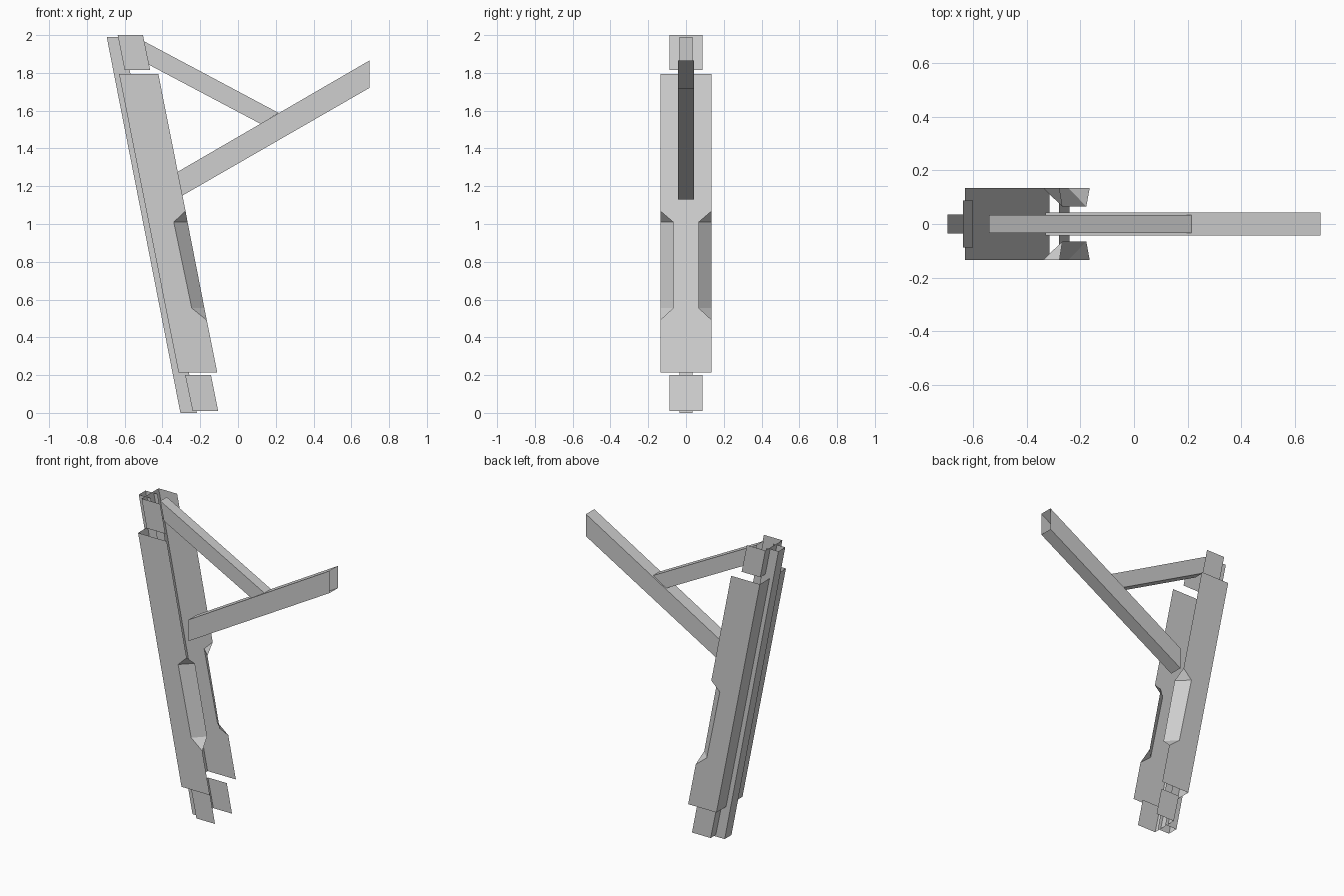
import bpy
import bmesh

default_cube = bpy.data.objects.get("Cube")
if default_cube:
    bpy.data.objects.remove(default_cube, do_unlink=True)

# One plain grey for every part
GREY = (0.62, 0.62, 0.62, 1.0)
grey = bpy.data.materials.new("plain_grey")
grey.use_nodes = True
grey.diffuse_color = GREY
grey.node_tree.nodes["Principled BSDF"].inputs["Base Color"].default_value = GREY


def sheet_part(name, outline, half_width, walls, chamfer=None):
    """Side plate from an x-z outline (left top first, counter-clockwise),
    with walls along the listed outline edges, mirrored across y."""
    bm = bmesh.new()
    rim = [bm.verts.new((x, -half_width, z)) for x, z in outline]
    centre = {}

    def centre_vert(i):
        if i not in centre:
            x, z = outline[i]
            centre[i] = bm.verts.new((x, 0, z))
        return centre[i]

    bm.faces.new(rim)
    for i in walls:
        j = (i + 1) % len(rim)
        bm.faces.new((rim[i], centre_vert(i), centre_vert(j), rim[j]))

    # Sloped faces that close a notch in the side plate
    if chamfer:
        first, depth, low_xz, high_xz = chamfer
        n1, n2, n3, n4 = rim[first:first + 4]
        low, high = [bm.verts.new((x, -depth, z)) for x, z in (low_xz, high_xz)]
        bm.faces.new((n1, low, n2))
        bm.faces.new((n2, low, high, n3))
        bm.faces.new((n3, high, n4))

    mesh = bpy.data.meshes.new(name)
    bm.to_mesh(mesh)
    bm.free()
    mesh.materials.append(grey)
    obj = bpy.data.objects.new(name, mesh)
    bpy.context.collection.objects.link(obj)
    mirror = obj.modifiers.new("mirror", 'MIRROR')
    mirror.use_axis = (False, True, False)
    return obj


LEFT_WALL = [0]
BOTTOM_AND_TOP = [1, 3]

# Leaning post: open channel with a grip notch on each side
sheet_part("post_channel",
           [(-0.63, 1.795), (-0.315, 0.215), (-0.11, 0.215),
            (-0.165, 0.49), (-0.245, 0.555), (-0.34, 1.01), (-0.278, 1.07),
            (-0.422, 1.795)],
           0.135, LEFT_WALL,
           chamfer=(3, 0.065, (-0.178, 0.555), (-0.267, 1.01)))

# Narrow full-length rail behind the post
sheet_part("back_rail",
           [(-0.695, 1.99), (-0.305, 0), (-0.218, 0), (-0.608, 1.99)],
           0.035, LEFT_WALL)

# Brackets at both ends of the rail
sheet_part("top_bracket",
           [(-0.637, 2), (-0.60, 1.815), (-0.465, 1.815), (-0.503, 2)],
           0.088, LEFT_WALL)
sheet_part("bottom_bracket",
           [(-0.28, 0.2), (-0.24, 0.01), (-0.105, 0.01), (-0.143, 0.2)],
           0.088, LEFT_WALL)

# Rising arm and the brace that holds it, both open-ended tubes
sheet_part("arm",
           [(-0.33, 1.27), (-0.33, 1.13), (0.695, 1.72), (0.695, 1.865)],
           0.043, BOTTOM_AND_TOP)
sheet_part("brace",
           [(-0.54, 1.99), (-0.513, 1.865), (0.12, 1.53), (0.215, 1.588)],
           0.034, BOTTOM_AND_TOP)
